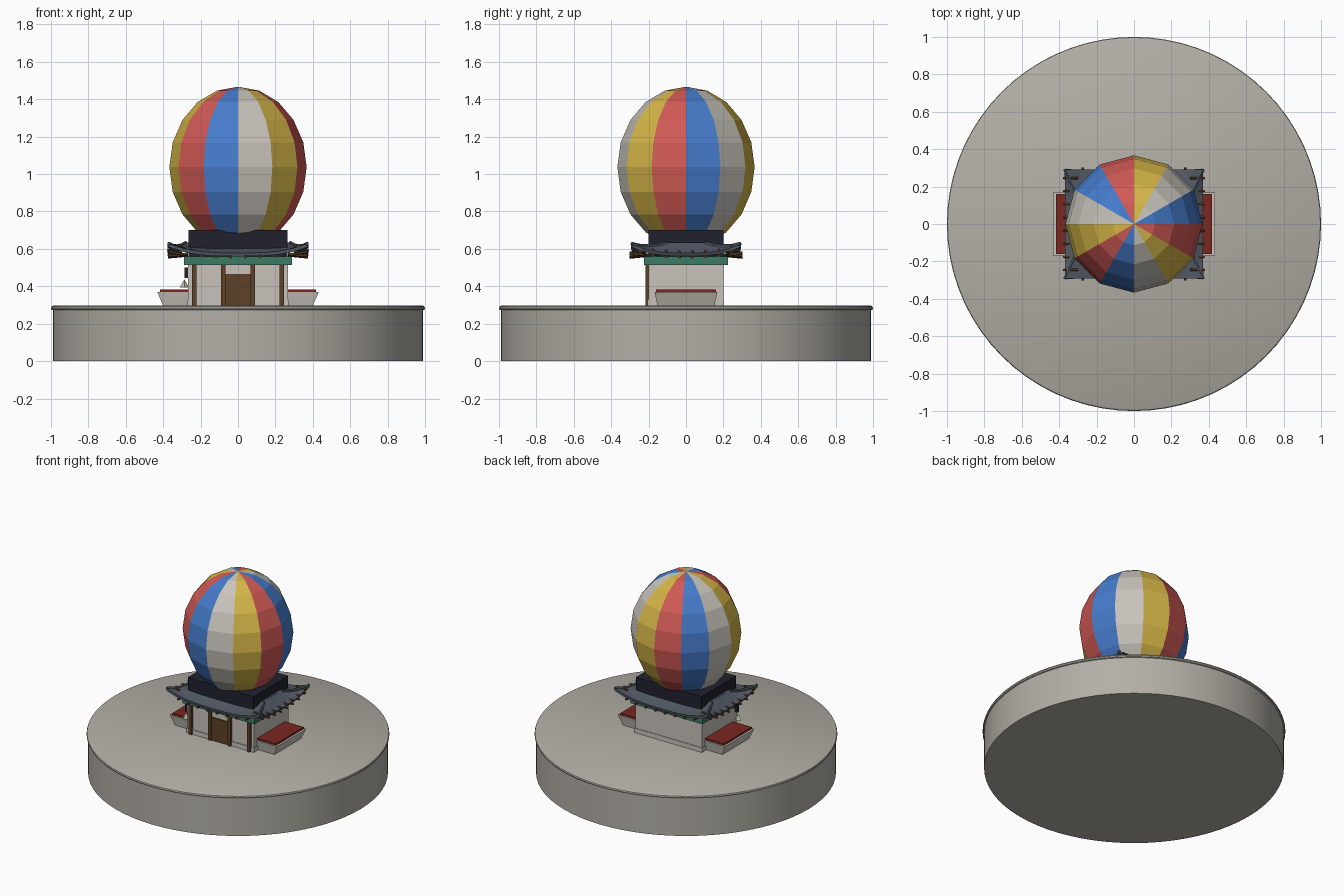
import bpy, bmesh, math
from mathutils import Vector

cube = bpy.data.objects.get("Cube")
if cube:
    bpy.data.objects.remove(cube, do_unlink=True)


def material(name, r, g, b):
    m = bpy.data.materials.new(name)
    m.use_nodes = True
    m.diffuse_color = (r, g, b, 1)
    node = next(n for n in m.node_tree.nodes if n.type == 'BSDF_PRINCIPLED')
    node.inputs["Base Color"].default_value = (r, g, b, 1)
    node.inputs["Roughness"].default_value = 0.8
    return m


STONE = material("stone", .45, .43, .385)
PLASTER = material("off_white", .58, .55, .50)
SLATE = material("slate", .085, .10, .13)
NAVY = material("dark_navy", .014, .015, .026)
GREEN = material("teal_green", .048, .20, .125)
WOOD = material("brown_wood", .11, .053, .021)
MAROON = material("brick_red", .20, .02, .013)
RED = material("coral_red", .63, .10, .09)
BLUE = material("blue", .06, .20, .60)
YELLOW = material("yellow", .67, .47, .065)


def finish(name, bm, *mats):
    bmesh.ops.recalc_face_normals(bm, faces=bm.faces)
    mesh = bpy.data.meshes.new(name)
    bm.to_mesh(mesh)
    bm.free()
    ob = bpy.data.objects.new(name, mesh)
    bpy.context.collection.objects.link(ob)
    for m in mats:
        mesh.materials.append(m)
    return ob


def box(name, x, y, z, mat, flare=0):
    """Box from (min, max) ranges; flare widens the top in y."""
    bm = bmesh.new()
    bmesh.ops.create_cube(bm, size=1)
    for v in bm.verts:
        top = v.co.z > 0
        spread = flare if top else 0
        v.co = Vector((x[v.co.x > 0],
                       y[v.co.y > 0] + math.copysign(spread, v.co.y),
                       z[top]))
    return finish(name, bm, mat)


def rod(name, start, end, radius, mat):
    """Six-sided rod between two points."""
    a, b = Vector(start), Vector(end)
    bm = bmesh.new()
    bmesh.ops.create_cone(bm, cap_ends=True, segments=6, radius1=radius,
                          radius2=radius, depth=(b - a).length)
    ob = finish(name, bm, mat)
    ob.location = (a + b) / 2
    ob.rotation_euler = (b - a).to_track_quat('Z', 'Y').to_euler()
    return ob


# Round stone base, turned from a profile with a rounded rim
bm = bmesh.new()
profile = [(0, 0), (.99, 0), (.99, .272), (.997, .275), (1, .283),
           (.997, .292), (.988, .297), (0, .297)]
verts = [bm.verts.new((r, 0, z)) for r, z in profile]
edges = [bm.edges.new(pair) for pair in zip(verts, verts[1:])]
bmesh.ops.spin(bm, geom=verts + edges, cent=(0, 0, 0), axis=(0, 0, 1),
               angle=math.tau, steps=72, use_duplicate=False)
bmesh.ops.remove_doubles(bm, verts=bm.verts, dist=1e-4)
base = finish("round_base", bm, STONE)
bpy.context.view_layer.objects.active = base
base.select_set(True)
bpy.ops.object.shade_smooth_by_angle(angle=math.radians(30))

# Striped balloon, one colour per gore
bm = bmesh.new()
bmesh.ops.create_uvsphere(bm, u_segments=12, v_segments=10, radius=1)
for v in bm.verts:
    v.co = Vector((v.co.x * .367, v.co.y * .367, 1.037 + v.co.z * .43))
for f in bm.faces:
    c = f.calc_center_median()
    f.material_index = int(math.degrees(math.atan2(c.y, c.x)) % 360 // 30) % 4
finish("balloon", bm, BLUE, PLASTER, YELLOW, RED)

# House body, plinth, bracket band and upper block
box("walls", (-.267, .267), (-.2, .2), (.295, .525), PLASTER)
box("plinth", (-.271, .271), (-.205, .204), (.295, .33), PLASTER)
box("bracket_band", (-.29, .29), (-.225, .225), (.515, .56), GREEN)
box("upper_block", (-.265, .265), (-.2, .2), (.56, .70), NAVY)

# Door and front posts
box("door", (-.08, .08), (-.207, -.195), (.297, .465), WOOD)
for x in (-.235, -.08, .08, .235):
    box("front_post", (x - .012, x + .012), (-.216, -.195), (.297, .515), WOOD)

# Hipped roof with a concave slope and lifted corners
N, RINGS = 10, 4
ts = [-1 + 2 * i / N for i in range(N)]
square = ([(t, -1) for t in ts] + [(1, t) for t in ts]
          + [(-t, 1) for t in ts] + [(-1, -t) for t in ts])


def roof_point(px, py, s):
    lift = .05 * min(abs(px), abs(py)) ** 3 * (1 - s) ** 2
    return Vector((px * (.37 - .09 * s), py * (.292 - .19 * s),
                   .578 + .055 * s ** 1.2 + lift))


bm = bmesh.new()
rings = [[bm.verts.new(roof_point(px, py, k / RINGS)) for px, py in square]
         for k in range(RINGS + 1)]
for low, high in zip(rings, rings[1:]):
    for i in range(len(square)):
        j = (i + 1) % len(square)
        bm.faces.new((low[i], low[j], high[j], high[i]))
bm.faces.new(rings[-1])
roof = finish("hipped_roof", bm, SLATE)
thick = roof.modifiers.new("thickness", 'SOLIDIFY')
thick.thickness = .018
thick.offset = -1

# Rafters under the front and back eaves, and along the side slopes
for side in (-1, 1):
    for i in range(8):
        px = -.74 + i * 1.48 / 7
        eave = roof_point(px, side, 0)
        rod("eave_rafter", eave + Vector((0, side * .01, -.022)),
            (eave.x, side * .2, .566), .009, WOOD)
        py = -.84 + i * 1.68 / 7
        eave = roof_point(side, py, 0)
        rod("side_rafter", eave + Vector((side * .008, 0, .004)),
            (side * .3, eave.y, eave.z + .008), .008, WOOD)
        rod("side_under_rafter", eave + Vector((side * .004, 0, -.022)),
            (side * .27, eave.y * .85, .566), .008, WOOD)
    # Hip ridges running out to the corners
    for end in (-1, 1):
        for k in range(RINGS):
            rod("hip_ridge", roof_point(side, end, k / RINGS),
                roof_point(side, end, (k + 1) / RINGS), .01, SLATE)

# Flared side wings with brick-red tops
for side, name in ((-1, "right"), (1, "left")):
    bm = bmesh.new()
    bmesh.ops.create_cube(bm, size=1)
    for v in bm.verts:
        top, outer = v.co.z > 0, v.co.x > 0
        x = (.432 if top else .40) if outer else .26
        y = .168 if top else .152
        v.co = Vector((side * x, math.copysign(y, v.co.y),
                       .37 if top else .295))
    finish(name + "_wing", bm, PLASTER)
    box(name + "_wing_top", sorted((side * .26, side * .418)), (-.16, .16),
        (.365, .383), MAROON)

# Small lantern and its pale shade beside the front corner
box("lantern", (-.287, -.267), (-.2, -.18), (.445, .5), NAVY)
bm = bmesh.new()
bmesh.ops.create_cone(bm, cap_ends=True, segments=4, radius1=.025, radius2=0,
                      depth=.045)
shade = finish("lantern_shade", bm, PLASTER)
shade.location = (-.287, -.19, .415)
